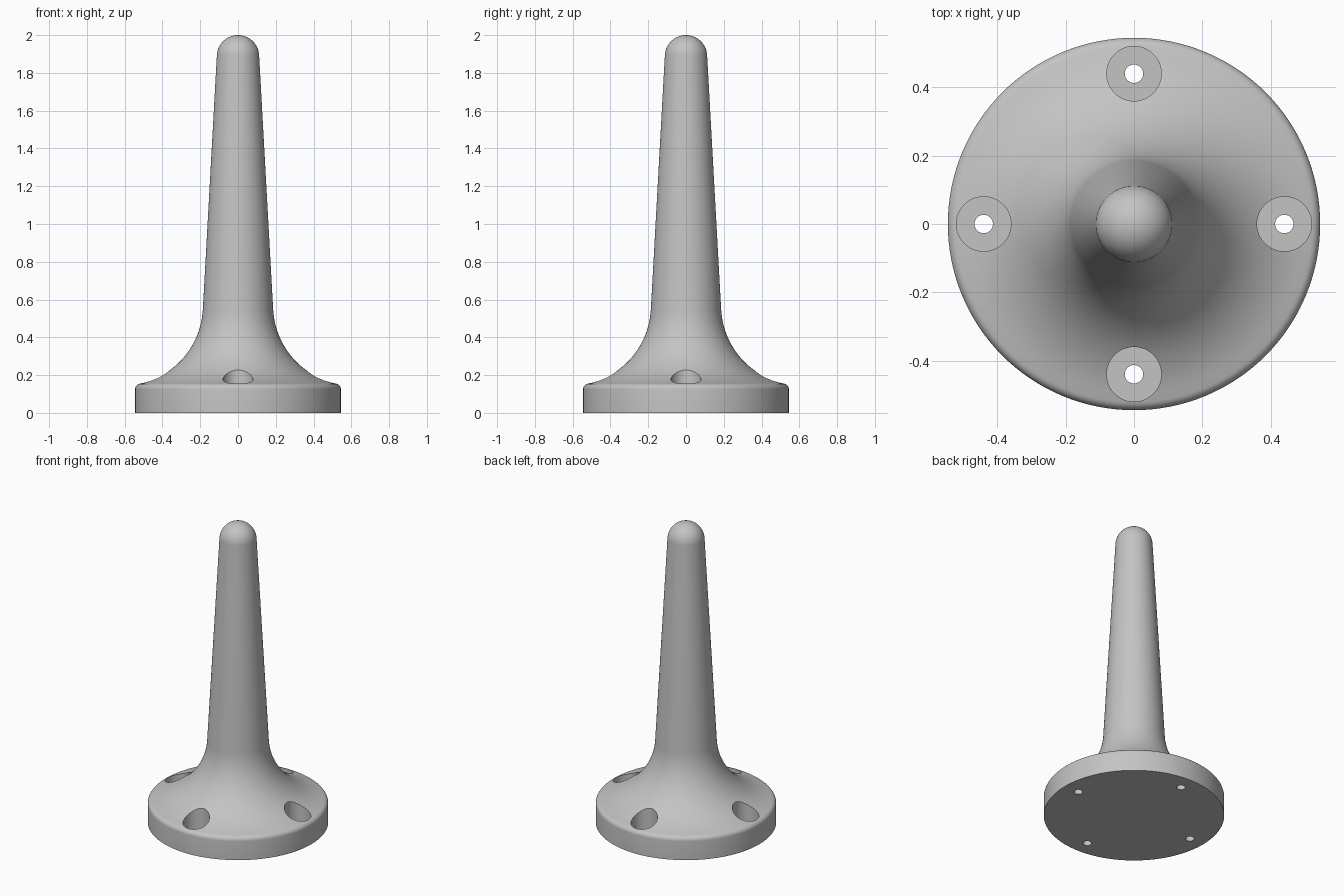
import bpy, bmesh, math

if "Cube" in bpy.data.objects:
    bpy.data.objects.remove(bpy.data.objects["Cube"])

grey = bpy.data.materials.new("plain grey")
grey.diffuse_color = (0.55, 0.55, 0.55, 1)
grey.use_nodes = True
grey.node_tree.nodes["Principled BSDF"].inputs["Base Color"].default_value = grey.diffuse_color


def arc(cx, cz, r, a0, a1, n):
    """Points on an arc in the profile plane, angles in degrees."""
    angles = [math.radians(a0 + (a1 - a0) * i / n) for i in range(n + 1)]
    return [(cx + r * math.cos(a), cz + r * math.sin(a)) for a in angles]


def lathe(name, profile, segments, location=(0, 0, 0)):
    """Closed solid of revolution; the profile starts and ends off the axis."""
    bm = bmesh.new()
    rings = []
    for r, z in profile:
        rings.append([bm.verts.new((r * math.cos(2 * math.pi * i / segments),
                                    r * math.sin(2 * math.pi * i / segments), z))
                      for i in range(segments)])
    for a, b in zip(rings, rings[1:]):
        for i in range(segments):
            j = (i + 1) % segments
            bm.faces.new((a[i], a[j], b[j], b[i]))
    bm.faces.new(rings[0][::-1])
    bm.faces.new(rings[-1])
    mesh = bpy.data.meshes.new(name)
    bm.to_mesh(mesh)
    bm.free()
    mesh.materials.append(grey)
    obj = bpy.data.objects.new(name, mesh)
    obj.location = location
    bpy.context.collection.objects.link(obj)
    return obj


# Flanged base, concave flare, tapered post and domed tip in one profile
profile = [(0.545, 0)]
profile += arc(0.515, 0.125, 0.03, 0, 78, 6)
profile += arc(0.61, 0.57, 0.4245, 258, 183.2, 24)[1:]
profile += arc(0, 1.888, 0.112, 3.2, 89, 14)
post = lathe("flanged_post", profile, 128)

# Counterbored screw holes through the flange
cutters = []
for k in range(4):
    a = k * math.pi / 2
    cutters.append(lathe("screw_hole_cutter",
                         [(0.027, -0.1), (0.027, 0.055), (0.08, 0.055), (0.08, 0.5)], 48,
                         (0.44 * math.cos(a), 0.44 * math.sin(a), 0)))
for cutter in cutters:
    cutter.hide_render = True
    mod = post.modifiers.new("screw_hole", 'BOOLEAN')
    mod.operation = 'DIFFERENCE'
    mod.solver = 'EXACT'
    mod.object = cutter

bpy.context.view_layer.objects.active = post
post.select_set(True)
for mod in list(post.modifiers):
    bpy.ops.object.modifier_apply(modifier=mod.name)
for cutter in cutters:
    bpy.data.objects.remove(cutter)

# Smooth curves with crisp rims
bpy.ops.object.shade_smooth_by_angle(angle=math.radians(30))
